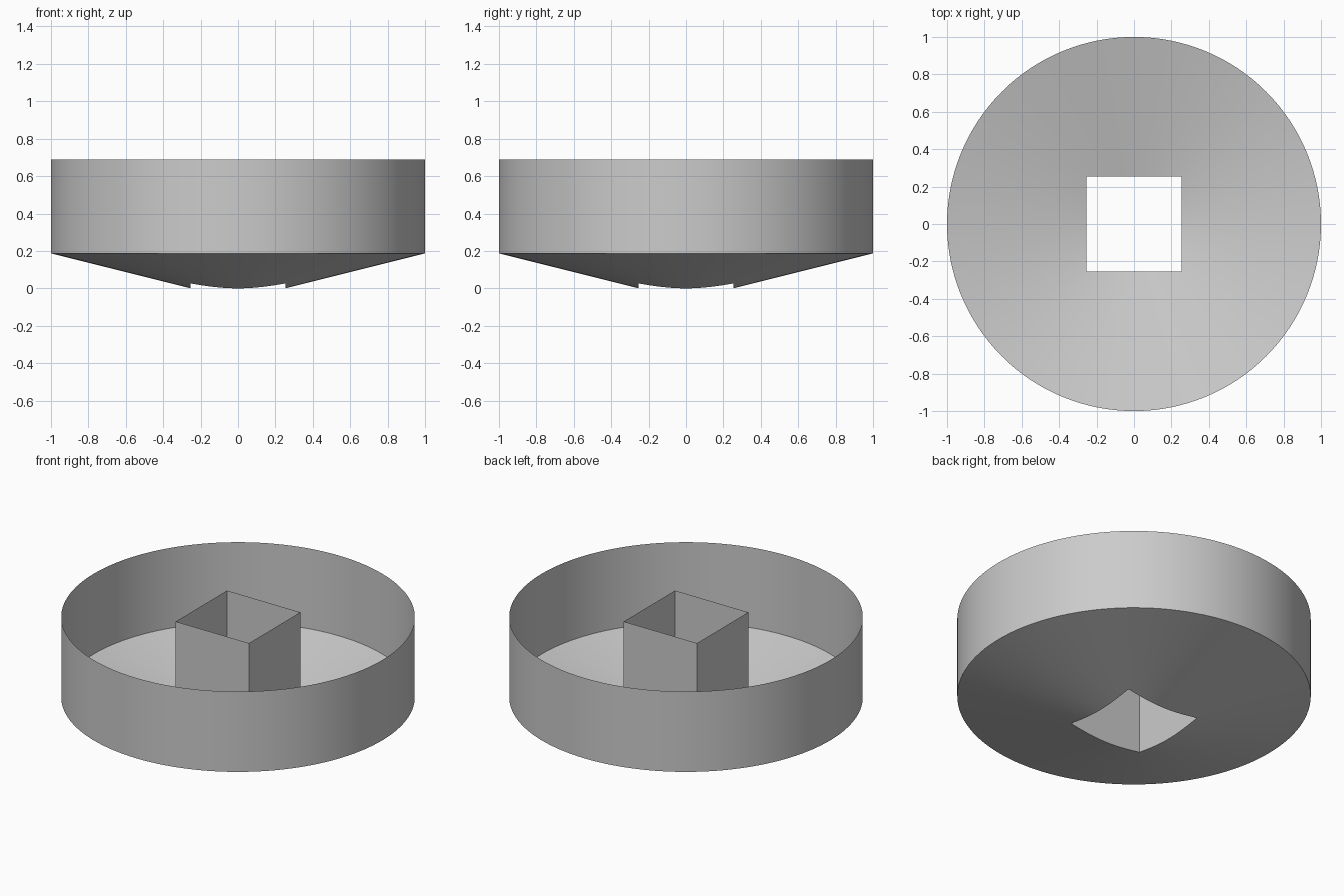
import bpy
import bmesh
import math

cube = bpy.data.objects.get("Cube")
if cube:
    bpy.data.objects.remove(cube, do_unlink=True)

SEGMENTS = 128      # divisible by eight, so the square's corners are hit
HALF = 0.253        # half width of the square opening
SLOPE = 0.25        # rise of the conical floor
TOP = 0.688

grey = bpy.data.materials.new("plain_grey")
grey.use_nodes = True
colour = (0.6, 0.6, 0.6, 1)
grey.diffuse_color = colour
grey.node_tree.nodes["Principled BSDF"].inputs["Base Color"].default_value = colour


def circle_radius(angle):
    return 1.0


def square_radius(angle):
    return HALF / max(abs(math.cos(angle)), abs(math.sin(angle)))


def floor_height(radius):
    return SLOPE * (radius - HALF)


def top_height(radius):
    return TOP


def band(name, first, second):
    """Thin surface between two rings, each a (radius, height) rule pair."""
    bm = bmesh.new()
    rings = []
    for radius, height in (first, second):
        ring = []
        for i in range(SEGMENTS):
            a = math.tau * i / SEGMENTS
            r = radius(a)
            ring.append(bm.verts.new((r * math.cos(a), r * math.sin(a), height(r))))
        rings.append(ring)
    low, high = rings
    for i in range(SEGMENTS):
        j = (i + 1) % SEGMENTS
        bm.faces.new((low[i], low[j], high[j], high[i]))
    mesh = bpy.data.meshes.new(name)
    bm.to_mesh(mesh)
    bm.free()
    mesh.materials.append(grey)
    obj = bpy.data.objects.new(name, mesh)
    bpy.context.collection.objects.link(obj)
    bpy.ops.object.select_all(action="DESELECT")
    obj.select_set(True)
    bpy.context.view_layer.objects.active = obj
    bpy.ops.object.shade_smooth_by_angle(angle=math.radians(30))
    return obj


# Round outer wall, from the floor's rim to the top
band("outer_wall", (circle_radius, floor_height), (circle_radius, top_height))

# Shallow conical floor with a square opening
band("conical_floor", (circle_radius, floor_height), (square_radius, floor_height))

# Open square tube rising from the opening to the top
band("square_tube", (square_radius, floor_height), (square_radius, top_height))
